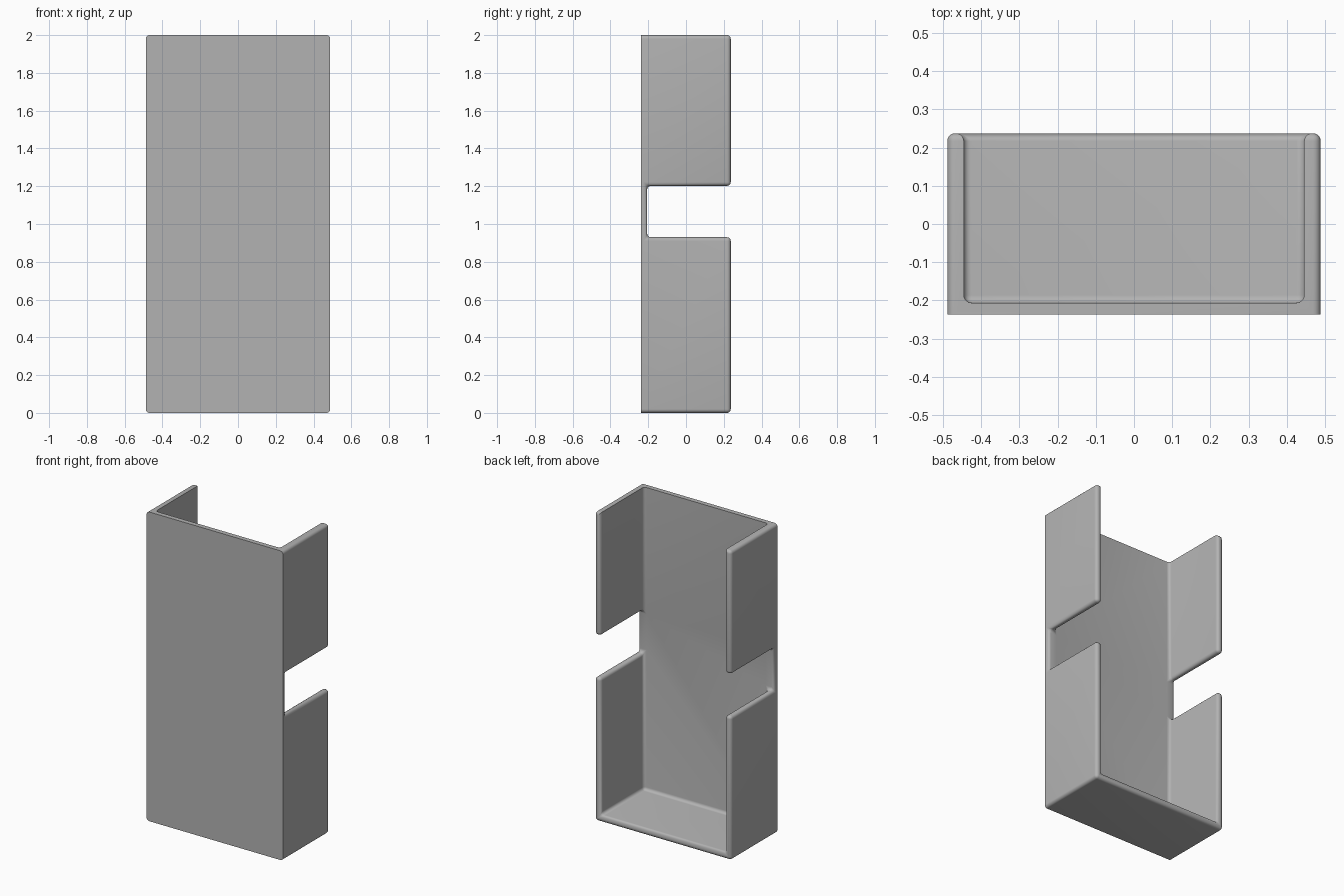
import bpy
import bmesh
from mathutils import Vector

if "Cube" in bpy.data.objects:
    bpy.data.objects.remove(bpy.data.objects["Cube"], do_unlink=True)

# Main planes of the open tray
X, Y, Z = 0.488, 0.237, 2.0
WALL_X, PLATE_Y, FLOOR_Z = 0.445, -0.206, 0.043
NOTCH_LOW, NOTCH_HIGH = 0.93, 1.202
RADIUS = 0.02

xs = [-X, -WALL_X, WALL_X, X]
ys = [-Y, PLATE_Y, Y]
zs = [0, FLOOR_Z, NOTCH_LOW, NOTCH_HIGH, Z]


def solid(cell):
    """True where the tray has material: front plate, floor and notched walls."""
    i, j, k = cell
    if not (0 <= i < 3 and 0 <= j < 2 and 0 <= k < 4):
        return False
    return j == 0 or k == 0 or (i != 1 and k != 2)


# Skin the solid cells, leaving out faces between two solid neighbours
bm = bmesh.new()
for i in range(3):
    for j in range(2):
        for k in range(4):
            if not solid((i, j, k)):
                continue
            for axis in range(3):
                for side in (0, 1):
                    neighbour = [i, j, k]
                    neighbour[axis] += 2 * side - 1
                    if solid(neighbour):
                        continue
                    corners = []
                    for u, v in ((0, 0), (1, 0), (1, 1), (0, 1)):
                        idx = [i, j, k]
                        idx[axis] += side
                        idx[(axis + 1) % 3] += u
                        idx[(axis + 2) % 3] += v
                        corners.append(bm.verts.new((xs[idx[0]], ys[idx[1]], zs[idx[2]])))
                    bm.faces.new(corners if side else corners[::-1])
bmesh.ops.remove_doubles(bm, verts=bm.verts, dist=0.0001)
bmesh.ops.dissolve_limit(bm, angle_limit=0.01, verts=bm.verts, edges=bm.edges)


def rounded(edge):
    """Round everything but the front outline and the inner top outline."""
    a, b = (v.co for v in edge.verts)
    front = max(a.y, b.y) < -Y + 0.001
    top_inner = min(a.z, b.z) > Z - 0.001 and all(
        abs(p.x) < WALL_X + 0.001 and p.y > PLATE_Y - 0.001 for p in (a, b))
    return not (front or top_inner)


bmesh.ops.bevel(bm, geom=[e for e in bm.edges if rounded(e)], offset=RADIUS,
                offset_type='OFFSET', segments=5, profile=0.5,
                affect='EDGES', clamp_overlap=False)
bmesh.ops.recalc_face_normals(bm, faces=bm.faces)

mesh = bpy.data.meshes.new("notched_tray")
bm.to_mesh(mesh)
bm.free()
tray = bpy.data.objects.new("notched_tray", mesh)
bpy.context.collection.objects.link(tray)

# Plain grey
grey = bpy.data.materials.new("grey")
grey.use_nodes = True
colour = (0.45, 0.45, 0.45, 1)
grey.diffuse_color = colour
grey.node_tree.nodes["Principled BSDF"].inputs["Base Color"].default_value = colour
mesh.materials.append(grey)

bpy.context.view_layer.objects.active = tray
tray.select_set(True)
bpy.ops.object.shade_smooth_by_angle(angle=0.6)
